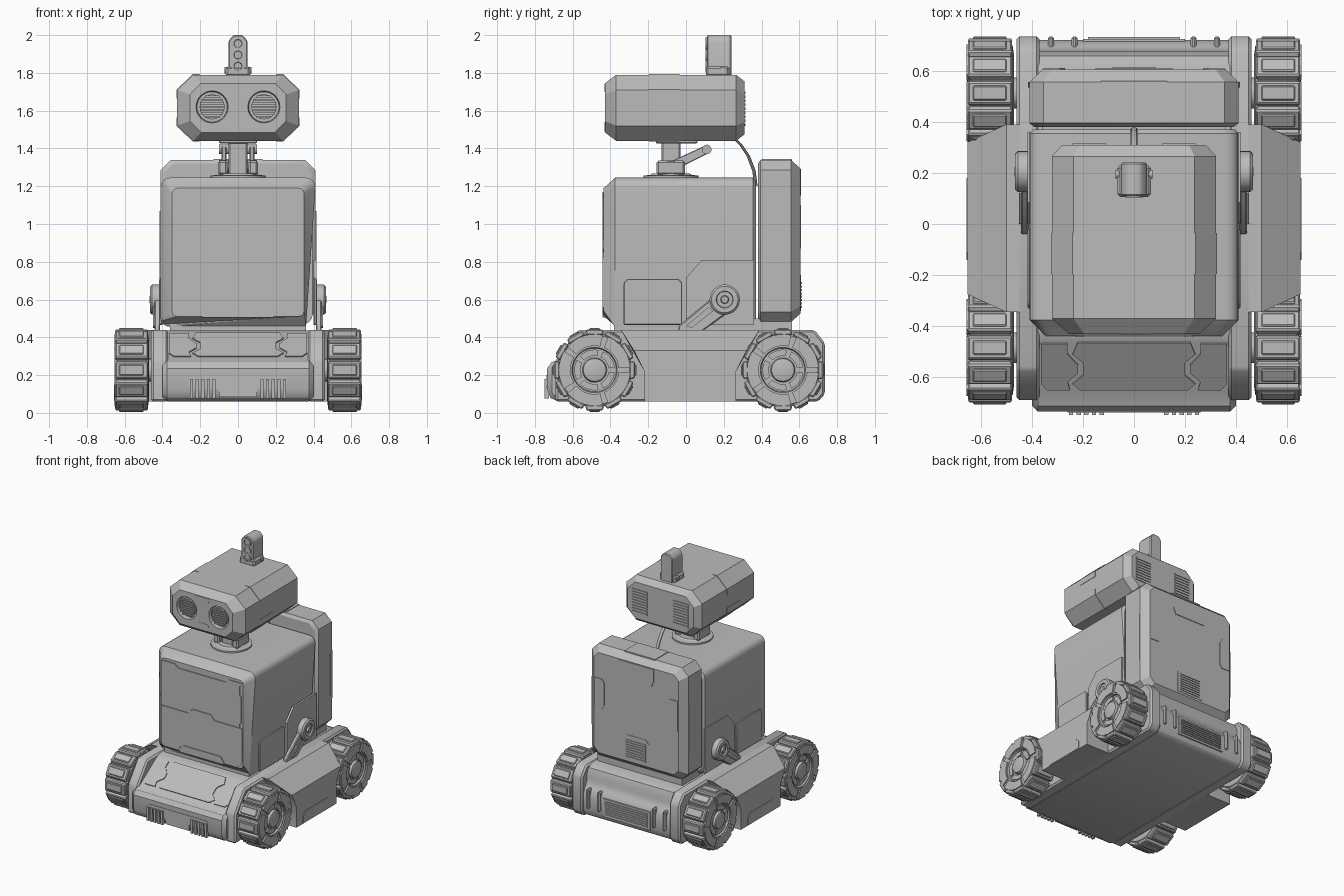
import bpy, bmesh
from math import sin, cos, pi, radians
from mathutils import Vector

if "Cube" in bpy.data.objects:
    bpy.data.objects.remove(bpy.data.objects["Cube"])

grey = bpy.data.materials.new("mid_grey")
grey.use_nodes = True
COLOUR = (0.5, 0.5, 0.5, 1)
grey.diffuse_color = COLOUR
grey.node_tree.nodes["Principled BSDF"].inputs["Base Color"].default_value = COLOUR
parts = []
X, Y, Z = Vector((1, 0, 0)), Vector((0, 1, 0)), Vector((0, 0, 1))


def finish(name, bm, bevel=0, mirror=False, segs=1):
    bmesh.ops.recalc_face_normals(bm, faces=bm.faces)
    me = bpy.data.meshes.new(name)
    bm.to_mesh(me)
    bm.free()
    me.materials.append(grey)
    ob = bpy.data.objects.new(name, me)
    bpy.context.scene.collection.objects.link(ob)
    if bevel:
        m = ob.modifiers.new("bevel", "BEVEL")
        m.width, m.segments = bevel, segs
    if mirror:
        ob.modifiers.new("mirror", "MIRROR")
    parts.append(ob)
    return ob


def add_rings(bm, rings):
    rows = [[bm.verts.new(p) for p in ring] for ring in rings]
    n = len(rows[0])
    for a, b in zip(rows, rows[1:]):
        for i in range(n):
            bm.faces.new((a[i], a[(i + 1) % n], b[(i + 1) % n], b[i]))
    bm.faces.new(rows[0])
    bm.faces.new(rows[-1])


def loft(name, rings, **kw):
    bm = bmesh.new()
    add_rings(bm, rings)
    return finish(name, bm, **kw)


def prism(name, pts, o, u, v, n, depth, **kw):
    """Extrude a 2D outline lying on the plane (o, u, v) along n."""
    base = [Vector(o) + u * a + v * b for a, b in pts]
    return loft(name, [base, [p + n * depth for p in base]], **kw)


def box(name, x, y, z, **kw):
    return prism(name, [(x[0], y[0]), (x[1], y[0]), (x[1], y[1]), (x[0], y[1])],
                 (0, 0, z[0]), X, Y, Z, z[1] - z[0], **kw)


def lathe(name, profile, centre, u, v, axis, segs=32, **kw):
    """Spin (radius, height) pairs around an axis."""
    c = Vector(centre)
    rings = [[c + axis * h + (u * cos(2 * pi * i / segs) + v * sin(2 * pi * i / segs)) * r
              for i in range(segs)] for r, h in profile]
    return loft(name, rings, **kw)


def rounded(hw, z0, z1, y, cx, cz=None, segs=1):
    """Rectangle ring at depth y with rounded or chamfered corners."""
    cz = cz or cx
    ring = []
    for k, (sx, z) in enumerate([(1, z1 - cz), (-1, z1 - cz), (-1, z0 + cz), (1, z0 + cz)]):
        for i in range(segs + 1):
            a = pi / 2 * (k + i / segs)
            ring.append((sx * (hw - cx) + cx * cos(a), y, z + cz * sin(a)))
    return ring


def sym(half):
    return half + [(-a, b) for a, b in reversed(half)]


def cut(ob, cutter):
    m = ob.modifiers.new("cut", "BOOLEAN")
    m.object, m.solver = cutter, "EXACT"
    bake(ob)
    parts.remove(cutter)
    bpy.data.objects.remove(cutter)


def bake(ob):
    me = bpy.data.meshes.new_from_object(
        ob.evaluated_get(bpy.context.evaluated_depsgraph_get()))
    ob.modifiers.clear()
    ob.data = me


def grille(name, x, z, y, n):
    """Recess-like frame of horizontal slats on a rear face."""
    step = (z[1] - z[0]) / n
    for i in range(n):
        box(name, x, (y - .02, y + .006), (z[0] + i * step, z[0] + (i + .6) * step), mirror=x[0] > 0)


# Head with recessed eyes
head = loft("head", [rounded(.255, 1.485, 1.745, -.43, .06), rounded(.322, 1.44, 1.79, -.37, .085, .08),
                     rounded(.322, 1.44, 1.79, .265, .085, .08), rounded(.28, 1.475, 1.755, .31, .065)])
for s in (-1, 1):
    cut(head, lathe("eye_cutter", [(.088, -.45 + .43), (.08, .03)], (s * .137, -.43, 1.62), X, Z, Y))
    lathe("eye_lens", [(.066, 0), (.066, .03)], (s * .137, -.417, 1.62), X, Z, Y)
    for k in range(-3, 4):
        w = (.066 ** 2 - (k * .018) ** 2) ** .5
        box("eye_slat", (s * .137 - w, s * .137 + w), (-.426, -.41), (1.615 + k * .018, 1.625 + k * .018))
prism("face_trim", sym([(.04, 1.54), (.06, 1.515), (.06, 1.49)]), (0, -.425, 0), X, Z, -Y, .007)
prism("brow_trim", sym([(.06, 1.74), (.06, 1.725), (.04, 1.70)]), (0, -.425, 0), X, Z, -Y, .007)
for z0, z1, zs in ((1.705, 1.795, 1), (1.435, 1.525, -1)):
    edge = [(.2, 1.615 + zs * .178), (.24, 1.615 + zs * .178), (.325, 1.615 + zs * .096),
            (.325, 1.615 + zs * .05), (.31, 1.615 + zs * .05), (.31, 1.615 + zs * .09), (.23, 1.615 + zs * .165)]
    prism("head_side_clasp", edge, (0, -.195, 0), X, Z, Y, .16, mirror=True)
grille("head_rear_vent", (.11, .24), (1.52, 1.71), .31, 9)

# Antenna lamp on top
prism("antenna", [(.05, 1.78), (.05, 1.97), (.025, 2), (-.025, 2), (-.05, 1.97), (-.05, 1.78)],
      (0, .11, 0), X, Z, Y, .13, bevel=.006)
box("antenna_base", (-.066, .066), (.105, .23), (1.78, 1.835), bevel=.012)
for z in (1.835, 1.895, 1.955):
    lathe("antenna_lamp", [(.033, 0), (.033, .012), (.022, .012), (.02, .006)], (0, .115, z), X, Z, -Y, 20)
lathe("antenna_bolt", [(.017, 0), (.017, .145)], (-.0725, .195, 1.815), Y, Z, X, 16)

# Neck, tilt joint and cable
lathe("neck_disc", [(.145, 0), (.145, .018), (.11, .022), (.1, .03)], (0, -.08, 1.238), X, Y, Z, 40)
box("neck_post", (-.05, .05), (-.13, -.03), (1.25, 1.45), bevel=.008)
box("neck_top_plate", (-.1, .1), (-.16, .06), (1.425, 1.445), bevel=.006)
for y, z, r in ((-.08, 1.305, .035), (.11, 1.395, .025)):
    lathe("neck_pivot", [(r, 0), (r, .2)], (-.1, y, z), Y, Z, X, 20)
prism("neck_link", [(-.095, 1.325), (.1, 1.415), (.12, 1.375), (-.07, 1.28)], (.062, 0, 0), Y, Z, X, .025,
      bevel=.004, mirror=True)
box("neck_bracket", (.055, .105), (-.155, -.005), (1.26, 1.335), bevel=.01, mirror=True)
path = [Vector((0, y, z)) for y, z in ((.24, 1.47), (.29, 1.42), (.33, 1.36), (.36, 1.28), (.37, 1.2))]
loft("cable", [[p + X * .014 * cos(i * pi / 4) + Y * .009 * sin(i * pi / 4) for i in range(8)] for p in path])

# Torso
loft("torso", [rounded(.35, .51, 1.19, -.436, .03, segs=3), rounded(.41, .455, 1.245, -.375, .05, segs=4),
               rounded(.41, .455, 1.245, .355, .05, segs=4), rounded(.395, .47, 1.23, .37, .05, segs=4)])
seam = [(.11, .825), (.075, .865)]
prism("upper_chest_panel", sym([(.345, .825)] and [(.075, .866), (.11, .829), (.322, .829), (.322, .85),
      (.335, .87), (.335, 1.06), (.322, 1.08), (.322, 1.14), (.345, 1.17), (.23, 1.17), (.2, 1.145)]),
      (0, -.43, 0), X, Z, -Y, .013)
prism("lower_chest_panel", sym([(.075, .86), (.11, .822), (.345, .822), (.345, .56), (.31, .525),
      (.195, .525), (.165, .565)]), (0, -.43, 0), X, Z, -Y, .013)
prism("chest_latch", sym([(.16, .56), (.188, .52), (.188, .505)]), (0, -.425, 0), X, Z, -Y, .018)
prism("torso_side_hatch", [(-.33, .465), (-.02, .465), (-.02, .69), (-.04, .71), (-.31, .71), (-.33, .69)],
      (.40, 0, 0), Y, Z, X, .017, bevel=.005, mirror=True)
prism("torso_side_step", [(0, .465), (0, .715), (.085, .81), (.36, .81), (.36, .465)],
      (.40, 0, 0), Y, Z, X, .016, mirror=True)

# Backpack
loft("backpack", [rounded(.39, .50, 1.32, .38, .05), rounded(.41, .48, 1.34, .395, .055),
                  rounded(.41, .48, 1.34, .555, .055), rounded(.36, .525, 1.295, .605, .04)])
prism("backpack_top_clasp", sym([(.13, 1.15), (.15, 1.2), (.15, 1.29)]), (0, .6, 0), X, Z, Y, .01)
box("backpack_top_plate", (-.13, .13), (.4, .56), (1.33, 1.345))
prism("backpack_side_clasp", [(.27, .9), (.29, .87), (.355, .87), (.355, 1.1), (.29, 1.1), (.27, 1.07)],
      (0, .6, 0), X, Z, Y, .01, mirror=True)
prism("backpack_edge_clasp", [(.535, .72), (.555, .7), (.555, 1.07), (.535, 1.05)], (.405, 0, 0), Y, Z, X, .01,
      mirror=True)
prism("backpack_vent_frame", sym([(.11, .54), (.11, .7), (.08, .73)]), (0, .6, 0), X, Z, Y, .008)
grille("backpack_vent", (-.085, .085), (.555, .7), .608, 8)

# Shoulder pivot and arm
lathe("shoulder_pivot", [(.08, 0), (.08, .045), (.07, .055), (.045, .055), (.042, .045), (.022, .045), (.018, .058)],
      (.41, .205, .6), Y, Z, X, 36, mirror=True)
prism("shoulder_arm", [(.13, .6), (-.04, .46), (-.04, .42), (.07, .42), (.22, .53)], (.412, 0, 0), Y, Z, X, .03,
      bevel=.006, mirror=True)
prism("arm_rib", [(.12, .56), (.0, .46), (.03, .45), (.145, .54)], (.44, 0, 0), Y, Z, X, .01, mirror=True)

# Chassis hull and rails
prism("chassis", [(-.735, .10), (-.70, .06), (.69, .06), (.72, .1), (.72, .26), (.675, .31), (.675, .4), (.64, .435),
      (-.44, .435), (-.665, .285), (-.735, .26)], (-.40, 0, 0), Y, Z, X, .80, bevel=.025)
prism("chassis_rail", [(-.69, .06), (-.69, .28), (-.57, .44), (.68, .44), (.735, .37), (.735, .1), (.70, .06)],
      (.37, 0, 0), Y, Z, X, .09, bevel=.012, mirror=True)
box("waist", (-.36, .36), (-.38, .56), (.42, .5))
slope_v = Vector((0, .225, .15)).normalized()
slope_n = Vector((0, -.15, .225)).normalized()
prism("bonnet_panel", sym([(.21, .02), (.24, .05), (.2, .09), (.2, .15), (.24, .19), (.22, .245)]),
      (0, -.665, .285), X, slope_v, slope_n, .007)
prism("bonnet_side_panel", [(.25, .02), (.34, .02), (.365, .05), (.365, .24), (.26, .24), (.26, .19), (.22, .14),
      (.22, .1), (.26, .06)], (0, -.665, .285), X, slope_v, slope_n, .007, mirror=True)
prism("bumper_plate", sym([(.1, .085), (.1, .13), (.25, .13), (.26, .14), (.26, .19), (.24, .2)]),
      (0, -.73, 0), X, Z, -Y, .008)
for i in range(5):
    box("bumper_slat", (.118 + i * .03, .135 + i * .03), (-.748, -.725), (.075, .18), mirror=True)

# Rear vent and lifting bars
box("rear_vent_frame", (-.2, .2), (.71, .725), (.11, .25))
grille("rear_vent", (-.18, .18), (.125, .24), .726, 7)
for x in (.233, .325):
    box("rear_bar", (x - .012, x + .012), (.66, .735), (.14, .29), bevel=.008, mirror=True)

# Side skirts between the wheels: sloped shoulder and vertical face
def skirt_ring(x, top, wide):
    return [(x, -.22, .06), (x, .265, .06), (x, .265, .22), (x, .265 + wide, top), (x, -.22 - wide, top), (x, -.22, .22)]


loft("side_skirt", [skirt_ring(.44, .44, .125), skirt_ring(.5, .44, .125), skirt_ring(.652, .33, .055)], mirror=True)
prism("skirt_panel", [(-.14, .065), (-.14, .12), (-.11, .15), (.15, .15), (.18, .12), (.18, .065)],
      (.648, 0, 0), Y, Z, X, .008, mirror=True)

# Wheels with treads, rim plates and hubs
for y in (-.484, .513):
    c = Vector((0, y, .227))
    lathe("wheel", [(.15, .47), (.185, .475), (.198, .49), (.198, .635), (.185, .645), (.12, .645), (.115, .63),
                    (.065, .63), (.06, .65), (.045, .655)], c, Y, Z, X, 36, mirror=True)
    lathe("axle", [(.06, .4), (.06, .48)], c, Y, Z, X, 20, mirror=True)
    for i in range(12):
        a = 2 * pi * i / 12
        t, r = Y * cos(a) + Z * sin(a), Z * cos(a) - Y * sin(a)
        prism("tread_block", sym([(.05, .185), (.044, .214)]), c + X * .477, t, r, X, .173, bevel=.006, mirror=True)
        prism("tread_pad", sym([(.032, .2), (.027, .222)]), c + X * .50, t, r, X, .13, bevel=.004, mirror=True)
    for r0, r1, n, gap, x in ((.128, .19, 5, 9, .64), (.075, .108, 5, 14, .625)):
        for i in range(n):
            angles = [radians(360 * i / n + gap / 2 + (360 / n - gap) * k / 6) for k in range(7)]
            arc = [(r1 * cos(a), r1 * sin(a)) for a in angles] + [(r0 * cos(a), r0 * sin(a)) for a in reversed(angles)]
            prism("rim_plate", arc, c + X * x, Y, Z, X, .015, mirror=True)

# Apply modifiers and shade
for ob in parts:
    bake(ob)
    ob.select_set(True)
bpy.context.view_layer.objects.active = parts[0]
bpy.ops.object.shade_smooth_by_angle(angle=radians(30))
